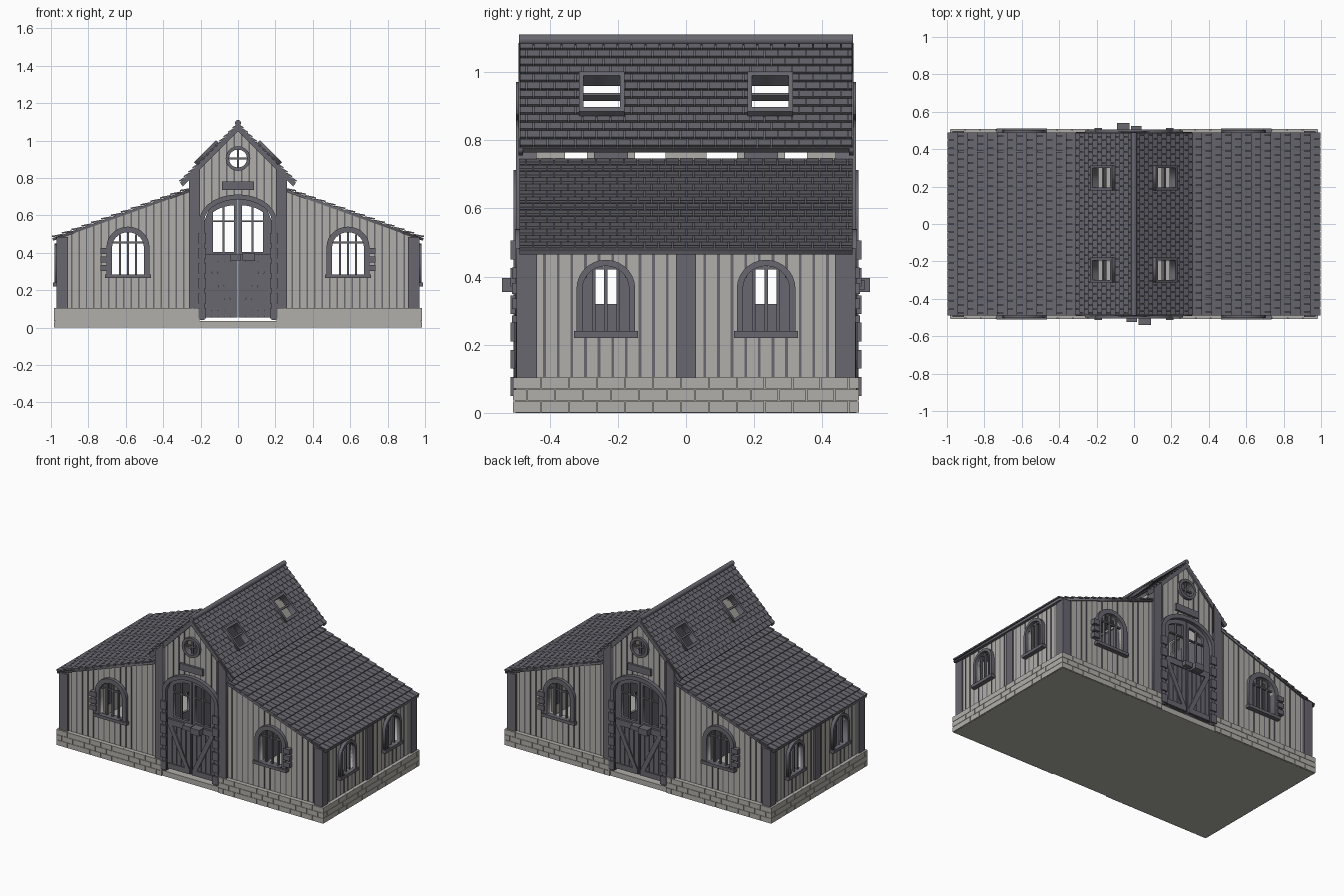
import bpy, bmesh
from math import sin, cos, pi, sqrt, hypot
from mathutils import Matrix, Vector

cube = bpy.data.objects.get("Cube")
if cube:
    bpy.data.objects.remove(cube, do_unlink=True)


def material(name, rgb):
    m = bpy.data.materials.new(name)
    m.use_nodes = True
    m.diffuse_color = (*rgb, 1)
    m.node_tree.nodes["Principled BSDF"].inputs["Base Color"].default_value = (*rgb, 1)
    return m


LIGHT = material("pale stone grey", (0.44, 0.43, 0.40))
DARK = material("dark slate grey", (0.14, 0.137, 0.16))
built = []


# Working planes: u across, v up, w outward
def front(y):
    return Matrix(((1, 0, 0, 0), (0, 0, -1, y), (0, 1, 0, 0), (0, 0, 0, 1)))


def side(x):
    return Matrix(((0, 0, 1, x), (1, 0, 0, 0), (0, 1, 0, 0), (0, 0, 0, 1)))


def slope(x0, z0, x1, z1):
    length = hypot(x1 - x0, z1 - z0)
    c, s = (x0 - x1) / length, (z1 - z0) / length
    return Matrix(((0, -c, s, x0), (1, 0, 0, 0), (0, s, c, z0), (0, 0, 0, 1))), length


def finish(name, bm, M, mat):
    bmesh.ops.recalc_face_normals(bm, faces=bm.faces)
    bm.transform(M)
    me = bpy.data.meshes.new(name)
    bm.to_mesh(me)
    bm.free()
    me.materials.clear()
    me.materials.append(mat)
    ob = bpy.data.objects.new(name, me)
    bpy.context.collection.objects.link(ob)
    built.append(ob)
    return ob


def panel(name, loops, depth, M, mat):
    """Flat outline with holes, thickened inward from the plane."""
    cu = bpy.data.curves.new(name, 'CURVE')
    cu.dimensions, cu.fill_mode, cu.extrude = '2D', 'BOTH', depth / 2
    for pts in loops:
        sp = cu.splines.new('POLY')
        sp.points.add(len(pts) - 1)
        for p, (u, v) in zip(sp.points, pts):
            p.co = (u, v, 0, 1)
        sp.use_cyclic_u = True
    tmp = bpy.data.objects.new(name + "_outline", cu)
    bpy.context.collection.objects.link(tmp)
    me = bpy.data.meshes.new_from_object(tmp.evaluated_get(bpy.context.evaluated_depsgraph_get()))
    bm = bmesh.new()
    bm.from_mesh(me)
    bpy.data.objects.remove(tmp)
    bpy.data.curves.remove(cu)
    bpy.data.meshes.remove(me)
    bmesh.ops.remove_doubles(bm, verts=bm.verts, dist=1e-5)
    return finish(name, bm, M @ Matrix.Translation((0, 0, -depth / 2)), mat)


def boxes(name, extents, M, mat, lift=0):
    """Boxes given as u0, u1, v0, v1, w0, w1; lift raises the lower edge."""
    bm = bmesh.new()
    for u0, u1, v0, v1, w0, w1 in extents:
        for v in bmesh.ops.create_cube(bm, size=1)["verts"]:
            low = v.co.y < 0
            v.co = Vector((u0 if v.co.x < 0 else u1, v0 if low else v1,
                           (w0 if v.co.z < 0 else w1) + lift * low))
    return finish(name, bm, M, mat)


def courses(name, M, u0, u1, rows, h, w, thick, mat, lift=0, lap=1, skips=()):
    """Staggered rows of tiles or bricks, left out where skips lie."""
    out = []
    for r in range(rows):
        u, v = u0 - (r % 2) * w / 2, r * h
        while u < u1:
            a, b = max(u, u0) + 0.0015, min(u + w, u1) - 0.0015
            for s0, s1, t0, t1 in skips:
                if t0 < v + h / 2 < t1:
                    if s0 <= a and b <= s1:
                        b = a
                    elif a < s0 < b:
                        b = s0
                    elif a < s1 < b:
                        a = s1
            if b - a > 0.003:
                out.append((a, b, v + 0.001, v + h * lap - 0.001, -0.004, thick))
            u += w
    return boxes(name, out, M, mat, lift)


def rect(u0, u1, v0, v1):
    return [(u0, v0), (u1, v0), (u1, v1), (u0, v1)]


def circle(u, v, r, n=20):
    return [(u + r * cos(2 * pi * i / n), v + r * sin(2 * pi * i / n)) for i in range(n)]


# Arched opening: centre, half width, bottom, spring height, rise
def arch(a, n=14):
    c, half, z0, zs, rise = a
    arc = [(c - half * cos(pi * i / n), zs + rise * sin(pi * i / n)) for i in range(n + 1)]
    return [(c - half, z0)] + arc + [(c + half, z0)]


def arch_top(a, u):
    return a[3] + a[4] * sqrt(max(0, 1 - ((u - a[0]) / a[1]) ** 2))


def grooves(name, M, u0, u1, step, z0, top, openings):
    out = []
    for i in range(round((u1 - u0) / step) + 1):
        u, z = u0 + i * step, z0
        for a in openings:
            if abs(u - a[0]) < a[1]:
                if a[2] > z0:
                    out.append((u - 0.004, u + 0.004, z, a[2], -0.002, 0.002))
                z = arch_top(a, u)
        out.append((u - 0.004, u + 0.004, z, top(u), -0.002, 0.002))
    boxes(name, out, M, DARK)


def window(name, M, a, grow, bars, rail):
    c, half, z0, zs, rise = a
    big = (c, half + grow, z0 - 0.012, zs, rise + grow)
    panel(name + "_frame", [arch(big), arch(a)], 0.04, M @ Matrix.Translation((0, 0, 0.022)), DARK)
    out = [(c - half - grow - 0.008, c + half + grow + 0.008, z0 - 0.02, z0, 0, 0.03),
           (c - half, c + half, rail - 0.005, rail + 0.005, -0.012, 0)]
    out += [(c + b - 0.005, c + b + 0.005, z0, arch_top(a, c + b), -0.012, 0.004) for b in bars]
    boxes(name + "_sill_and_bars", out, M, DARK)


def low_roof(x):
    return 0.478 + (0.995 - abs(x)) * 0.357


def high_roof(x):
    return 1.085 - abs(x)


WALL = front(-0.48)
SIDE = side(0.96)

# Aisle fronts, with posts and arched windows
for s, word in ((1, "left"), (-1, "right")):
    win = (s * 0.588, 0.085, 0.285, 0.43, 0.08)
    outline = [(s * 0.24, 0.1), (s * 0.96, 0.1), (s * 0.96, low_roof(0.96) - 0.01),
               (s * 0.24, low_roof(0.24) - 0.01)]
    panel(f"front_{word}_wall", [outline, arch(win)], 0.025, WALL, LIGHT)
    lo, hi = sorted((s * 0.29, s * 0.89))
    grooves(f"front_{word}_wall_grooves", WALL, lo, hi, 0.04, 0.105,
            lambda u: low_roof(u) - 0.01, [win])
    window(f"front_{word}_window", WALL, win, 0.03, (-0.043, 0, 0.043), 0.455)
    lo, hi = sorted((s * 0.69, s * 0.735))
    boxes(f"front_{word}_window_hinges",
          [(lo, hi, z - 0.016, z + 0.016, 0, 0.03) for z in (0.32, 0.365, 0.41)], WALL, DARK)
    lo, hi = sorted((s * 0.908, s * 0.97))
    boxes(f"front_{word}_corner_post", [(lo, hi, 0.1, 0.484, -0.043, 0.017)], WALL, DARK)
    panel(f"front_{word}_tall_post", [[(s * 0.203, 0.1), (s * 0.262, 0.1), (s * 0.262, 0.815),
                                      (s * 0.203, 0.875)]], 0.06, front(-0.499), DARK)
    panel(f"front_{word}_bargeboard", [[(0, 1.085), (s * 0.31, 0.775), (s * 0.295, 0.755),
                                       (0, 1.05)]], 0.014, front(-0.492), DARK)

# Gable wall with round window and plaque
door = (0, 0.18, 0.04, 0.57, 0.115)
outline = [(0.24, 0.04), (0.24, 0.82), (0, 1.06), (-0.24, 0.82), (-0.24, 0.04)] + arch(door)
panel("front_gable_wall", [outline, circle(0, 0.904, 0.05)], 0.025, WALL, LIGHT)
round_hole = (0, 0.05, 0.854, 0.904, 0.05)
grooves("front_gable_grooves", WALL, -0.18, 0.18, 0.04, 0.6,
        lambda u: high_roof(u) - 0.03, [door, round_hole])
panel("front_round_window_frame", [circle(0, 0.904, 0.066), circle(0, 0.904, 0.048)],
      0.035, front(-0.464), DARK).location.y = -0.034
boxes("front_round_window_bars", [(-0.05, 0.05, 0.899, 0.909, -0.012, 0),
                                  (-0.005, 0.005, 0.854, 0.954, -0.012, 0)], WALL, DARK)
boxes("front_plaque", [(-0.085, 0.085, 0.735, 0.78, 0, 0.014)], WALL, DARK)

# Arched double door
big = (0, 0.206, 0.04, 0.57, 0.142)
panel("front_door_frame", [arch(big) + arch(door)[::-1]], 0.05, front(-0.506), DARK)
for s, word in ((1, "left"), (-1, "right")):
    edge = [s * (0.004 + 0.176 * i / 8) for i in range(9)]
    leaf = [(edge[0], 0.055), (edge[8], 0.055)] + [(u, arch_top(door, u)) for u in edge[::-1]]
    glass_arch = (0, 0.16, 0, 0.57, 0.085)
    pane = [s * (0.022 + 0.113 * i / 6) for i in range(7)]
    glass = [(pane[0], 0.405), (pane[6], 0.405)] + [(u, arch_top(glass_arch, u)) for u in pane[::-1]]
    panel(f"front_door_{word}_leaf", [leaf, glass], 0.02, front(-0.484), DARK)
    parts = [(0.073, 0.083, 0.405, 0.645, -0.012, 0.002), (0.022, 0.135, 0.565, 0.573, -0.012, 0.002),
             (0.01, 0.17, 0.06, 0.095, 0, 0.014), (0.01, 0.17, 0.35, 0.39, 0, 0.014)]
    parts += [(0.008 + 0.034 * i, 0.037 + 0.034 * i, 0.058, 0.385, 0, 0.006) for i in range(5)]
    parts = [(*sorted((s * p[0], s * p[1])), *p[2:]) for p in parts]
    boxes(f"front_door_{word}_boards", parts, front(-0.484), DARK)
    panel(f"front_door_{word}_brace", [[(s * 0.012, 0.095), (s * 0.045, 0.095),
                                       (s * 0.168, 0.35), (s * 0.135, 0.35)]], 0.016, front(-0.498), DARK)
    lo, hi = sorted((s * 0.17, s * 0.212))
    boxes(f"front_door_{word}_quoins",
          [(lo, hi, z, z + 0.055, 0, 0.012) for z in (0.05, 0.13, 0.21, 0.29, 0.37, 0.45)],
          front(-0.502), DARK)
boxes("front_door_lock", [(-0.04, 0.015, 0.36, 0.39, 0, 0.04), (0.025, 0.092, 0.355, 0.395, 0, 0.056)],
      front(-0.484), DARK)

# Side wall with posts and windows
wins = [(c, 0.068, 0.24, 0.365, 0.066) for c in (-0.235, 0.235)]
panel("left_wall", [rect(-0.48, 0.48, 0.1, 0.482)] + [arch(a) for a in wins], 0.025, SIDE, LIGHT)
for s, a in zip((-1, 1), wins):
    lo = -0.415 if s < 0 else 0.055
    word = "front" if s < 0 else "back"
    grooves(f"left_wall_{word}_grooves", SIDE, lo, lo + 0.36, 0.04, 0.105, lambda u: 0.482, [a])
    window(f"left_{word}_window", SIDE, a, 0.018, (-0.036, 0, 0.036), 0.425)
boxes("left_middle_post", [(-0.03, 0.03, 0.1, 0.484, -0.03, 0.01)], SIDE, DARK)

# Inner partition and clerestory strip
panel("left_partition", [rect(-0.455, 0.455, 0.035, 0.72)] +
      [rect(c - 0.035, c + 0.035, 0.32, 0.44) for c in (-0.235, 0.235)], 0.015, side(0.235), DARK)
gaps = [(-0.355, -0.29), (-0.15, -0.06), (0.06, 0.15), (0.29, 0.355)]
panel("left_clerestory", [rect(-0.455, 0.455, 0.72, 0.82)] +
      [rect(a, b, 0.735, 0.81) for a, b in gaps], 0.015, side(0.245), LIGHT)
boxes("left_clerestory_posts", [(c - 0.05, c + 0.05, 0.72, 0.81, 0, 0.006) for c in (-0.22, 0.22)],
      side(0.245), DARK)

# Aisle roof
M, length = slope(0.993, 0.478, 0.255, 0.742)
panel("left_low_roof_deck", [rect(-0.488, 0.488, 0, length)], 0.014, M, DARK)
courses("left_low_roof_tiles", M, -0.49, 0.49, 14, length / 14, 0.041, 0.004, DARK, 0.009, 1.05)

# Nave roof with skylights
M, length = slope(0.308, 0.777, 0, 1.085)
holes = [rect(c - 0.053, c + 0.053, 0.146, 0.277) for c in (-0.247, 0.247)]
panel("left_high_roof_deck", [rect(-0.488, 0.488, 0, length)] + holes, 0.018, M, DARK)
courses("left_high_roof_tiles", M, -0.488, 0.488, 13, length / 13, 0.041, 0.004, DARK, 0.008, 1.05,
        [(c - 0.064, c + 0.064, 0.128, 0.292) for c in (-0.247, 0.247)])
for word, c, hole in (("front", -0.247, holes[0]), ("back", 0.247, holes[1])):
    panel(f"left_{word}_skylight_frame", [rect(c - 0.067, c + 0.067, 0.128, 0.294), hole], 0.045,
          M @ Matrix.Translation((0, 0, 0.024)), DARK)
    boxes(f"left_{word}_skylight_bar", [(c - 0.053, c + 0.053, 0.205, 0.217, -0.01, 0.012)], M, DARK)

# Stone plinth
boxes("front_plinth", [(-0.975, -0.207, 0, 0.104, -0.045, 0), (0.207, 0.975, 0, 0.104, -0.045, 0)],
      front(-0.5), LIGHT)
courses("front_plinth_bricks", front(-0.5), -0.983, 0.983, 3, 0.035, 0.082, 0.008, LIGHT,
        skips=[(-0.207, 0.207, 0, 1)])
boxes("left_plinth", [(-0.5, 0.5, 0, 0.104, -0.04, 0)], side(0.975), LIGHT)
courses("left_plinth_bricks", side(0.975), -0.507, 0.507, 3, 0.035, 0.082, 0.008, LIGHT)

# Opposite half, turned half way round
swap = {"front": "back", "back": "front", "left": "right", "right": "left"}
for ob in list(built):
    twin = ob.copy()
    twin.name = "_".join(swap.get(w, w) for w in ob.name.split("_"))
    if ob.name.startswith("front") is False and "left" not in ob.name:
        continue
    twin.matrix_world = Matrix.Rotation(pi, 4, 'Z') @ Matrix.Translation(ob.location)
    bpy.context.collection.objects.link(twin)

# Floor slab and ridge roll
boxes("floor_slab", [(-0.975, 0.975, 0, 0.035, -1.0, 0)], front(-0.5), LIGHT)
panel("ridge_roll", [circle(0, 1.094, 0.016, 12)], 0.98, front(-0.49), DARK)
